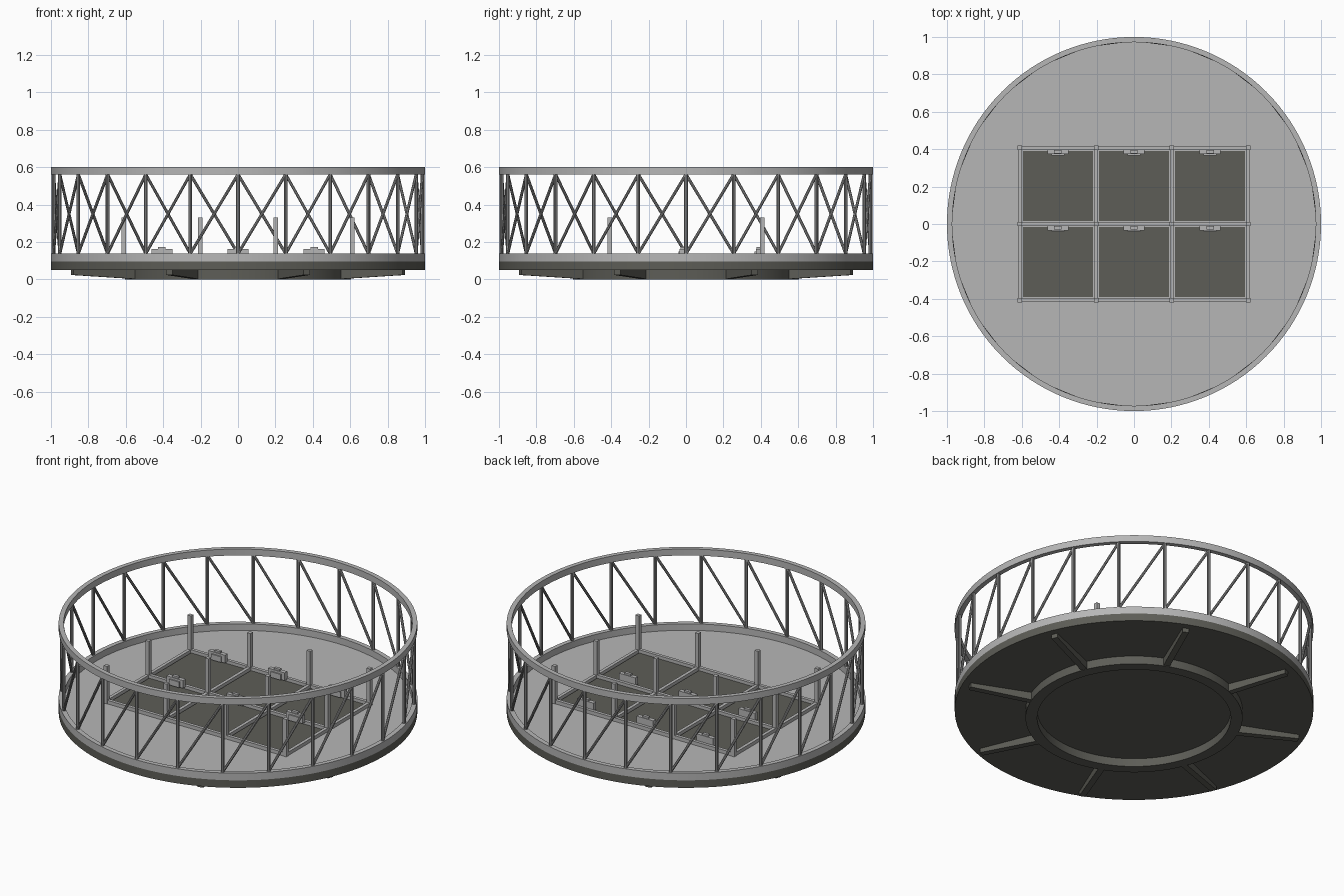
import bpy, bmesh
from math import radians, cos, sin, pi
from mathutils import Vector, Matrix

cube = bpy.data.objects.get("Cube")
if cube:
    bpy.data.objects.remove(cube, do_unlink=True)


def material(name, rgb):
    m = bpy.data.materials.new(name)
    m.use_nodes = True
    m.diffuse_color = (*rgb, 1)
    m.node_tree.nodes["Principled BSDF"].inputs["Base Color"].default_value = (*rgb, 1)
    return m


LIGHT = material("light_grey", (0.47, 0.47, 0.47))
MID = material("steel_grey", (0.3, 0.3, 0.3))
DARK = material("dark_olive_grey", (0.11, 0.11, 0.095))


def finish(name, bm, mat, smooth=False):
    bmesh.ops.recalc_face_normals(bm, faces=bm.faces)
    mesh = bpy.data.meshes.new(name)
    bm.to_mesh(mesh)
    bm.free()
    mesh.materials.append(mat)
    obj = bpy.data.objects.new(name, mesh)
    bpy.context.collection.objects.link(obj)
    if smooth:
        bpy.ops.object.select_all(action='DESELECT')
        obj.select_set(True)
        bpy.context.view_layer.objects.active = obj
        bpy.ops.object.shade_smooth_by_angle(angle=radians(30))
    return obj


def add_box(bm, x0, x1, y0, y1, z0, z1):
    size = Matrix.Diagonal((x1 - x0, y1 - y0, z1 - z0, 1))
    mid = Matrix.Translation(((x0 + x1) / 2, (y0 + y1) / 2, (z0 + z1) / 2))
    return bmesh.ops.create_cube(bm, size=1, matrix=mid @ size)["verts"]


def add_strut(bm, a, b, radius):
    axis = b - a
    matrix = Matrix.Translation((a + b) / 2) @ axis.to_track_quat('Z', 'Y').to_matrix().to_4x4()
    bmesh.ops.create_cone(bm, cap_ends=True, segments=8, radius1=radius, radius2=radius,
                          depth=axis.length, matrix=matrix)


def ring(name, inner, outer, z0, z1, mat, segments=128):
    bm = bmesh.new()
    profile = [(inner, z0), (outer, z0), (outer, z1), (inner, z1)]
    loops = [[bm.verts.new((r * cos(2 * pi * i / segments), r * sin(2 * pi * i / segments), z))
              for r, z in profile] for i in range(segments)]
    for i in range(segments):
        a, b = loops[i], loops[(i + 1) % segments]
        for k in range(4):
            n = (k + 1) % 4
            bm.faces.new((a[k], b[k], b[n], a[n]))
    return finish(name, bm, mat, True)


def disc(name, radius, z0, z1, mat):
    bm = bmesh.new()
    bmesh.ops.create_cone(bm, cap_ends=True, segments=128, radius1=radius, radius2=radius,
                          depth=z1 - z0, matrix=Matrix.Translation((0, 0, (z0 + z1) / 2)))
    return finish(name, bm, mat, True)


# Base, floor and the two rails
FLOOR = 0.1
disc("base_disc", 1.0, 0.05, FLOOR - 0.004, DARK)
disc("floor", 0.985, FLOOR - 0.006, FLOOR, LIGHT)
ring("lower_rail", 0.972, 1.0, FLOOR - 0.004, 0.14, LIGHT)
ring("upper_rail", 0.972, 1.0, 0.56, 0.6, LIGHT)

# Underside ring and tapering spokes
ring("underside_ring", 0.54, 0.605, 0, 0.05, DARK)
bm = bmesh.new()
for i in range(8):
    verts = add_box(bm, 0.59, 0.96, -0.018, 0.018, 0.002, 0.052)
    for v in verts:
        if v.co.x > 0.9 and v.co.z < 0.03:
            v.co.z = 0.024
    bmesh.ops.rotate(bm, verts=verts, matrix=Matrix.Rotation(radians(22.5 + 45 * i), 3, 'Z'))
finish("underside_spokes", bm, DARK)

# Railing: uprights and one diagonal in each bay
uprights, diagonals = bmesh.new(), bmesh.new()
BAYS = 24


def rail_point(i, z):
    a = 2 * pi * i / BAYS
    return Vector((0.986 * cos(a), 0.986 * sin(a), z))


for i in range(BAYS):
    add_strut(uprights, rail_point(i, 0.135), rail_point(i, 0.565), 0.01)
    add_strut(diagonals, rail_point(i, 0.138), rail_point(i + 1, 0.562), 0.008)
finish("railing_uprights", uprights, MID, True)
finish("railing_diagonals", diagonals, MID, True)

# Central grid of posts and beams
XS, YS, H = (-0.61, -0.203, 0.203, 0.61), (-0.407, 0, 0.407), 0.012
bm = bmesh.new()
for x in XS:
    for y in YS:
        add_box(bm, x - H, x + H, y - H, y + H, FLOOR, 0.33)
finish("grid_posts", bm, LIGHT)
bm = bmesh.new()
for y in YS:
    add_box(bm, XS[0], XS[-1], y - 0.01, y + 0.01, FLOOR, 0.122)
for x in XS:
    add_box(bm, x - 0.01, x + 0.01, YS[0], YS[-1], FLOOR, 0.121)
finish("grid_beams", bm, LIGHT)

# Floor panels, each with a latch at its back edge
panels, latches = bmesh.new(), bmesh.new()
for x0, x1 in zip(XS, XS[1:]):
    for y0, y1 in zip(YS, YS[1:]):
        add_box(panels, x0 + 0.016, x1 - 0.016, y0 + 0.016, y1 - 0.016, FLOOR - 0.002, FLOOR + 0.006)
        c = (x0 + x1) / 2
        add_box(latches, c - 0.056, c + 0.056, y1 - 0.034, y1 - 0.008, 0.115, 0.163)
        add_box(latches, c - 0.02, c + 0.02, y1 - 0.03, y1 - 0.012, 0.163, 0.174)
        add_box(latches, c - 0.034, c + 0.034, y1 - 0.041, y1 - 0.034, 0.115, 0.15)
finish("floor_panels", panels, DARK)
finish("panel_latches", latches, LIGHT)
